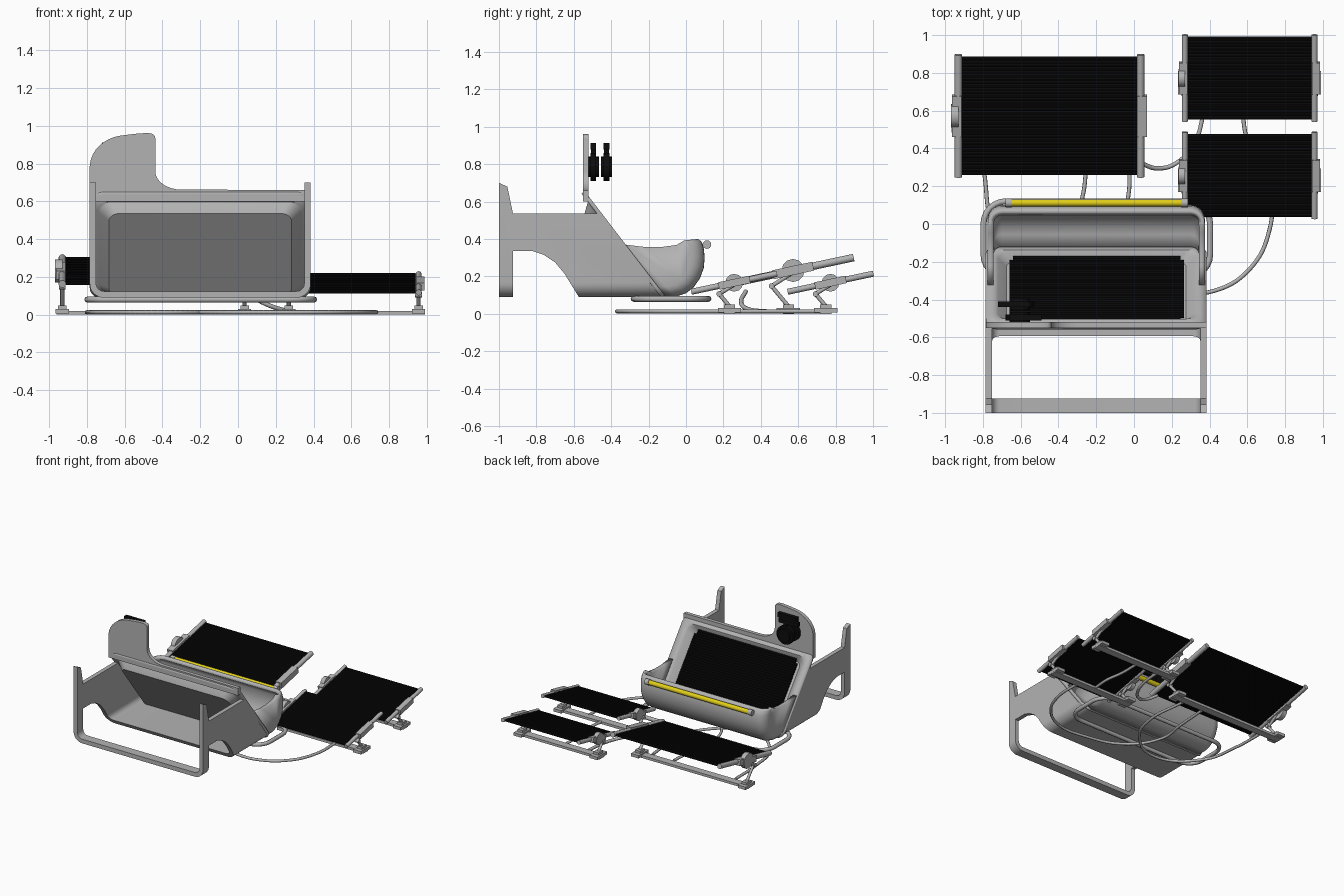
import bpy, bmesh, math
from mathutils import Vector, Matrix

if "Cube" in bpy.data.objects:
    bpy.data.objects.remove(bpy.data.objects["Cube"])

def material(name, rgb):
    m = bpy.data.materials.new(name)
    m.diffuse_color = (*rgb, 1)
    m.use_nodes = True
    m.node_tree.nodes["Principled BSDF"].inputs["Base Color"].default_value = m.diffuse_color
    return m

GREY = material("light_grey", (0.45, 0.45, 0.45))
BLACK = material("black", (0.004, 0.004, 0.004))
YELLOW = material("yellow", (0.75, 0.62, 0.01))

def activate(ob):
    bpy.ops.object.select_all(action='DESELECT')
    ob.select_set(True)
    bpy.context.view_layer.objects.active = ob

def finish(bm, name, mat, smooth=True, recalc=True):
    if recalc:
        bmesh.ops.recalc_face_normals(bm, faces=bm.faces)
    me = bpy.data.meshes.new(name)
    bm.to_mesh(me)
    bm.free()
    ob = bpy.data.objects.new(name, me)
    bpy.context.collection.objects.link(ob)
    me.materials.append(mat)
    if smooth:
        activate(ob)
        bpy.ops.object.shade_smooth_by_angle(angle=math.radians(35))
    return ob

def apply(ob, kind, **settings):
    mod = ob.modifiers.new(kind, kind)
    for key, value in settings.items():
        setattr(mod, key, value)
    activate(ob)
    bpy.ops.object.modifier_apply(modifier=mod.name)

def add_rod(bm, a, b, r, sides=12):
    a, b = Vector(a), Vector(b)
    rot = (b - a).to_track_quat('Z', 'Y').to_matrix().to_4x4()
    bmesh.ops.create_cone(bm, cap_ends=True, segments=sides, radius1=r, radius2=r,
                          depth=(b - a).length, matrix=Matrix.Translation((a + b) / 2) @ rot)

def add_box(bm, centre, size, tilt=0):
    m = Matrix.Translation(centre) @ Matrix.Rotation(tilt, 4, 'X') @ Matrix.Diagonal((*size, 1))
    bmesh.ops.create_cube(bm, size=1, matrix=m)

def prism(name, pts, place, lo, hi, mat=GREY):
    """Extrude a 2D outline from lo to hi; place(a, b, t) gives the 3D point."""
    bm = bmesh.new()
    rings = [[bm.verts.new(place(a, b, t)) for a, b in pts] for t in (lo, hi)]
    for ring in rings:
        bm.faces.new(ring)
    for i in range(len(pts)):
        j = (i + 1) % len(pts)
        bm.faces.new((rings[0][i], rings[0][j], rings[1][j], rings[1][i]))
    return finish(bm, name, mat)

def arc(cx, cy, rx, ry, a0, a1, n=8):
    return [(cx + rx * math.cos(math.radians(a0 + (a1 - a0) * i / n)),
             cy + ry * math.sin(math.radians(a0 + (a1 - a0) * i / n))) for i in range(n + 1)]

def round_rect(x0, x1, y0, y1, r):
    return (arc(x0 + r, y0 + r, r, r, 180, 270, 6) + arc(x1 - r, y0 + r, r, r, 270, 360, 6)
            + arc(x1 - r, y1 - r, r, r, 0, 90, 6) + arc(x0 + r, y1 - r, r, r, 90, 180, 6))

def tube(name, pts, r, cyclic=False, bezier=False):
    cu = bpy.data.curves.new(name, 'CURVE')
    cu.dimensions, cu.bevel_depth, cu.bevel_resolution, cu.use_fill_caps = '3D', r, 2, True
    sp = cu.splines.new('BEZIER' if bezier else 'POLY')
    dest = sp.bezier_points if bezier else sp.points
    dest.add(len(pts) - 1)
    for p, co in zip(dest, pts):
        if bezier:
            p.co = co
            p.handle_left_type = p.handle_right_type = 'AUTO'
        else:
            p.co = (*co, 1)
    sp.use_cyclic_u = cyclic
    ob = bpy.data.objects.new(name, cu)
    bpy.context.collection.objects.link(ob)
    cu.materials.append(GREY)
    activate(ob)
    bpy.ops.object.convert(target='MESH')
    bpy.ops.object.shade_smooth_by_angle(angle=math.radians(50))

XL, XR = -0.785, 0.385            # body sides
FOOT, TOP = Vector((0, -0.12, 0.09)), Vector((0, -0.55, 0.65))
UP = (TOP - FOOT).normalized()    # along the sloping tray
OUT = Vector((0, -UP.z, UP.y)) * -1   # towards the rear
LEN = (TOP - FOOT).length

# Side frame: U channel trimmed by a side outline
t, r = 0.034, 0.075
channel = ([(XL, 0.8)] + arc(XL + r, 0.09 + r, r, r, 180, 270) + arc(XR - r, 0.09 + r, r, r, 270, 360)
           + [(XR, 0.8), (XR - t, 0.8)] + arc(XR - r, 0.09 + r, r - t, r - t, 360, 270)
           + arc(XL + r, 0.09 + r, r - t, r - t, 270, 180) + [(XL + t, 0.8)])
frame = prism("side_frame", channel, lambda a, b, t: (a, t, b), -1.0, 0.1)
outline = ([(-1, 0), (-0.925, 0), (-0.925, 0.335), (-0.82, 0.335), (-0.76, 0.315), (-0.70, 0.275),
            (-0.65, 0.215), (-0.57, 0.085), (-0.565, 0), (-0.065, 0.02), (-0.46, 0.535),
            (-0.925, 0.535), (-0.955, 0.68), (-1, 0.70)])
cutter = prism("frame_cutter", outline, lambda a, b, t: (t, a, b), -1.0, 0.6)
apply(frame, 'BOOLEAN', operation='INTERSECT', solver='EXACT', object=cutter)
bpy.data.objects.remove(cutter)
activate(frame)
bpy.ops.object.shade_smooth_by_angle(angle=math.radians(35))

# Sloping tray with a sunken middle
bm = bmesh.new()
loops = []
for x0, x1, u0, u1, rad, depth in ((XL, XR, 0, LEN, 0.075, 0.01), (-0.735, 0.335, 0.04, 0.64, 0.06, 0.01),
                                   (-0.72, 0.32, 0.05, 0.63, 0.055, 0), (-0.675, 0.275, 0.075, 0.60, 0.04, -0.045)):
    loops.append([bm.verts.new(FOOT + UP * u + OUT * depth + Vector((x, 0, 0)))
                  for x, u in round_rect(x0, x1, u0, u1, rad)])
for a, b in zip(loops, loops[1:]):
    for i in range(len(a)):
        j = (i + 1) % len(a)
        bm.faces.new((a[i], a[j], b[j], b[i]))
bm.faces.new(loops[-1])
bm.normal_update()
if bm.faces[-1 if not hasattr(bm.faces, "ensure_lookup_table") else (bm.faces.ensure_lookup_table() or -1)].normal.dot(OUT) < 0:
    bmesh.ops.reverse_faces(bm, faces=bm.faces)
tray = finish(bm, "sloping_tray", GREY, recalc=False)
apply(tray, 'SOLIDIFY', thickness=0.022, offset=-1)

# Ribbed screen lying in the tray
bm = bmesh.new()
N = 30
for i in range(N):
    p = FOOT + UP * (0.065 + 0.545 * i / (N - 1)) + OUT * -0.025
    trim = 0.02 if i in (0, 1, N - 2, N - 1) else 0
    add_rod(bm, p + Vector((-0.66 + trim, 0, 0)), p + Vector((0.265 - trim, 0, 0)), 0.0105, 8)
finish(bm, "tray_screen", BLACK)

# Upright rear plate with the raised rounded wing
wing = ([(XL, 0.60), (XL, 0.78)] + arc(-0.59, 0.78, 0.195, 0.17, 175, 100)
        + [(-0.55, 0.957), (-0.48, 0.962)] + arc(-0.465, 0.935, 0.027, 0.025, 70, 0, 4)
        + arc(-0.30, 0.76, 0.138, 0.098, 180, 270) + [(XR, 0.66), (XR, 0.60)])
prism("upright_plate", wing, lambda a, b, t: (a, t, b), -0.55, -0.52)

# Scooped basin: one curve swept across with rounded ends
curve = [(-0.12, 0.09), (-0.05, 0.093), (0.0, 0.11), (0.04, 0.14), (0.075, 0.19), (0.095, 0.245),
         (0.10, 0.30), (0.095, 0.35), (0.083, 0.385), (0.065, 0.40)]
hub = Vector((-0.327, 0.36))
bm = bmesh.new()
R, steps, rows = 0.075, 6, []
ends = [(R * (1 - math.cos(math.pi / 2 * k / steps)), R * (1 - math.sin(math.pi / 2 * k / steps)))
        for k in range(steps + 1)]
stations = [(XL + 0.01 + d, i) for d, i in ends] + [(XR - 0.01 - d, i) for d, i in reversed(ends)]
for x, inset in stations:
    row = []
    for p in curve:
        v = Vector(p)
        v += (hub - v).normalized() * inset
        row.append(bm.verts.new((x, v.x, v.y)))
    rows.append(row)
first = None
for a, b in zip(rows, rows[1:]):
    for k in range(len(curve) - 1):
        f = bm.faces.new((a[k], a[k + 1], b[k + 1], b[k]))
        first = first or f
for x, row in ((stations[0][0], rows[0]), (stations[-1][0], rows[-1])):
    rim = [bm.verts.new((x, y, z)) for y, z in ((-0.05, 0.368), (-0.13, 0.357), (-0.22, 0.357), (-0.325, 0.37))]
    bm.faces.new(row + rim)
bmesh.ops.recalc_face_normals(bm, faces=bm.faces)
mid = [f for f in bm.faces if abs(f.calc_center_median().x + 0.2) < 0.1]
if min(mid, key=lambda f: f.calc_center_median().z).normal.z > 0:
    bmesh.ops.reverse_faces(bm, faces=bm.faces)
basin = finish(bm, "basin", GREY, recalc=False)
apply(basin, 'SOLIDIFY', thickness=0.032, offset=-1)

# Yellow roller with grey end caps
bm = bmesh.new()
add_rod(bm, (-0.645, 0.112, 0.37), (0.25, 0.112, 0.37), 0.019, 16)
finish(bm, "yellow_roller", YELLOW)
bm = bmesh.new()
for a, b in ((-0.68, -0.645), (0.25, 0.285)):
    add_rod(bm, (a, 0.112, 0.37), (b, 0.112, 0.37), 0.023, 16)
    add_box(bm, ((a + b) / 2, 0.085, 0.365), (0.03, 0.04, 0.02))
finish(bm, "roller_caps", GREY)

# Base ring under the body
tube("base_ring", [(x, y, 0.08) for x, y in round_rect(-0.797, 0.403, -0.28, 0.12, 0.12)], 0.016, cyclic=True)

# Pair of black round controls on the wing, each with a short bar
bm = bmesh.new()
for y, x0, x1 in ((-0.495, -0.66, -0.49), (-0.425, -0.72, -0.55)):
    add_rod(bm, (-0.605, y - 0.03, 0.785), (-0.605, y + 0.03, 0.785), 0.055, 20)
    add_rod(bm, (-0.605, y - 0.015, 0.785), (-0.605, y + 0.015, 0.785), 0.075, 20)
    add_box(bm, ((x0 + x1) / 2, y, 0.895), (x1 - x0, 0.03, 0.035))
    add_box(bm, (-0.605, y, 0.865), (0.03, 0.025, 0.06))
finish(bm, "wing_controls", BLACK)

def tilted_panel(name, x0, x1, y0, y1, z0, z1, knee, rail, sleeve):
    a, b = Vector((0, y0, z0)), Vector((0, y1, z1))
    tilt = math.atan2(z1 - z0, y1 - y0)
    mid, along = (a + b) / 2, (b - a).normalized()
    # ribbed sheet
    bm = bmesh.new()
    n = round((b - a).length / 0.018)
    for i in range(n):
        p = a.lerp(b, (i + 0.5) / n)
        add_rod(bm, (x0, p.y, p.z), (x1, p.y, p.z), 0.0105, 8)
    finish(bm, name + "_sheet", BLACK)
    # rails, clamps, folding legs and feet
    bm = bmesh.new()
    my, mz = mid.y, mid.z
    for x, s in ((x0 - rail, -1), (x1 + rail, 1)):
        X = Vector((x, 0, 0))
        add_rod(bm, a + X - along * 0.012, b + X + along * 0.012, rail)
        add_box(bm, mid + X + Vector((s * 0.008, 0, 0)), (rail * 2 + 0.012, sleeve, rail * 2 + 0.008), tilt)
        if s < 0:
            add_rod(bm, (x - rail - 0.018, my, mz), (x, my, mz), sleeve * 0.28)
        foot, joint = Vector((x, my - 0.025, 0.04)), Vector((x, my - knee, mz * 0.64))
        add_rod(bm, foot, joint, 0.011)
        add_rod(bm, joint, mid + X - Vector((0, 0, 0.01)), 0.011)
        add_rod(bm, joint - Vector((0.018, 0, 0)), joint + Vector((0.018, 0, 0)), 0.015)
        add_box(bm, (x, my - 0.025, 0.018), (0.07, 0.125, 0.024))
        add_box(bm, (x, my - 0.025, 0.037), (0.045, 0.06, 0.025))
    add_box(bm, ((x0 + x1) / 2, my - 0.025, 0.01), (x1 - x0 + 0.1, 0.06, 0.02))
    finish(bm, name + "_stand", GREY)

tilted_panel("large_panel", -0.91, 0.015, 0.26, 0.885, 0.165, 0.298, 0.115, 0.02, 0.22)
tilted_panel("small_panel_near", 0.285, 0.94, 0.04, 0.475, 0.12, 0.212, 0.08, 0.016, 0.17)
tilted_panel("small_panel_far", 0.285, 0.94, 0.555, 0.99, 0.12, 0.212, 0.08, 0.016, 0.17)

# Hoses on the ground linking the stands
G = 0.013
tube("hose_left", [(-0.80, 0.5, G), (-0.79, 0.25, G), (-0.72, -0.05, G), (-0.42, -0.25, G), (-0.12, -0.08, G),
                   (-0.03, 0.15, G), (-0.05, 0.5, G)], 0.011, bezier=True)
tube("hose_long", [(-0.24, 0.5, G), (-0.26, 0.22, G), (-0.28, 0.0, G), (-0.12, -0.25, G), (0.2, -0.355, G),
                   (0.42, -0.355, G), (0.62, -0.23, G), (0.72, -0.02, G), (0.73, 0.22, G)], 0.011, bezier=True)
tube("hose_panel_link", [(0.04, 0.32, 0.12), (0.12, 0.295, 0.07), (0.22, 0.32, 0.03), (0.32, 0.43, G),
                         (0.36, 0.55, G), (0.38, 0.72, G)], 0.012, bezier=True)
tube("hose_small_link", [(0.59, 0.25, G), (0.60, 0.4, G), (0.58, 0.55, G), (0.58, 0.72, G)], 0.011, bezier=True)
